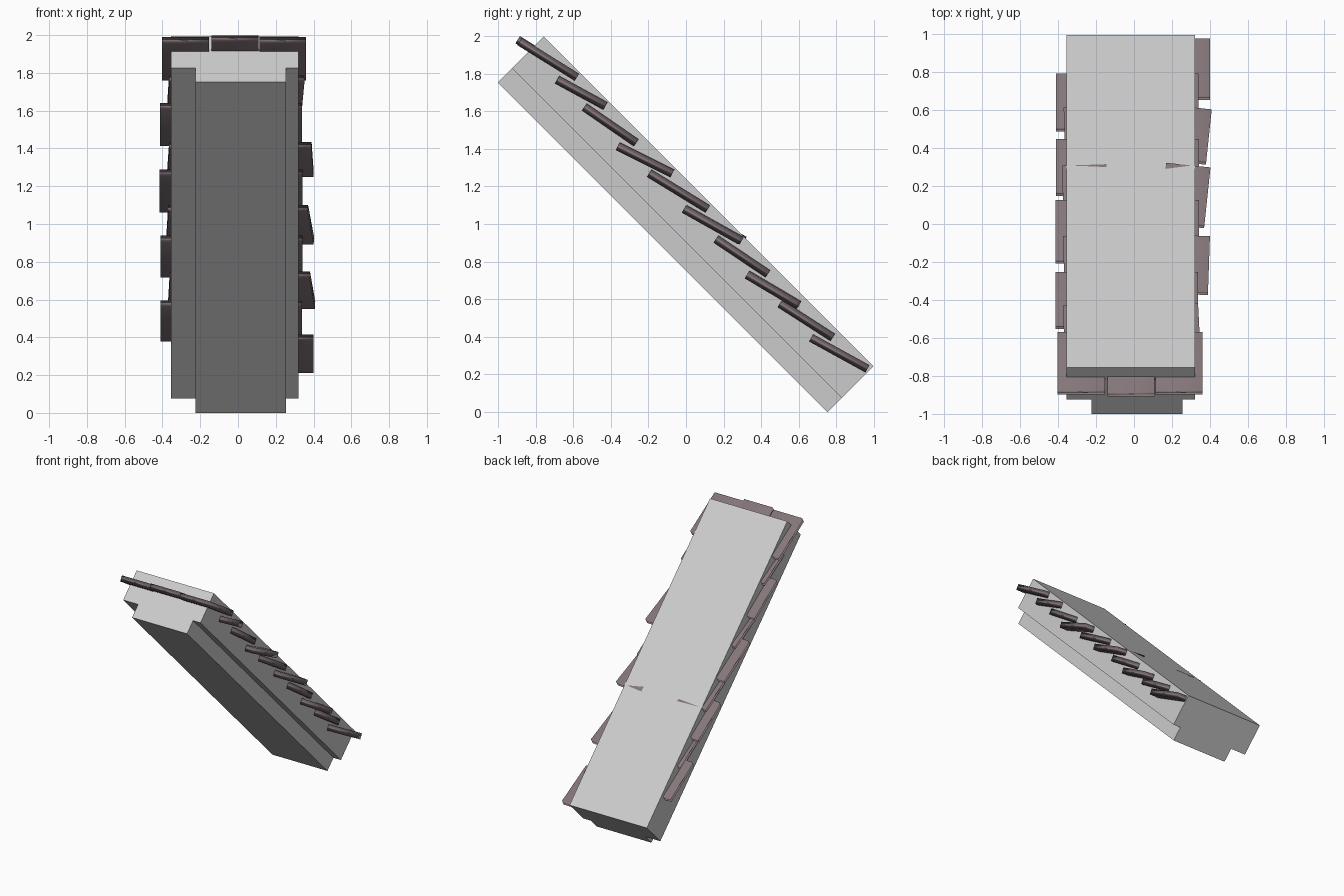
import bpy, bmesh
from math import radians, atan2, hypot, sqrt
from mathutils import Vector

if "Cube" in bpy.data.objects:
    bpy.data.objects.remove(bpy.data.objects["Cube"])

R = sqrt(0.5)
LENGTH, STEP, THICK = 2.478, 0.106, 0.345
along = Vector((0, R, -R))
normal = Vector((0, R, R))
origin = Vector((0, 0.752, 0)) - along * LENGTH

# Sloped beam: stepped cross-section extruded down a 45 degree slope
section = [(-0.225, 0), (0.255, 0), (0.255, STEP), (0.32, STEP),
           (0.32, THICK), (-0.355, THICK), (-0.355, STEP), (-0.225, STEP)]
bm = bmesh.new()
face = bm.faces.new([bm.verts.new(origin + Vector((x, 0, 0)) + normal * t)
                     for x, t in section])
ext = bmesh.ops.extrude_face_region(bm, geom=[face])
bmesh.ops.translate(bm, vec=along * LENGTH,
                    verts=[v for v in ext["geom"] if isinstance(v, bmesh.types.BMVert)])
bmesh.ops.recalc_face_normals(bm, faces=bm.faces)
mesh = bpy.data.meshes.new("sloped_beam")
bm.to_mesh(mesh)
bm.free()
bpy.context.collection.objects.link(bpy.data.objects.new("sloped_beam", mesh))

tile_mat = bpy.data.materials.new("tile_brown")
tile_mat.diffuse_color = (0.23, 0.18, 0.19, 1)
tile_mat.use_nodes = True
tile_mat.node_tree.nodes["Principled BSDF"].inputs["Base Color"].default_value = tile_mat.diffuse_color


def tile(name, x, start, end, width=0.235, yaw=0):
    """Thin slab between two (y, z) end points."""
    (y0, z0), (y1, z1) = start, end
    bpy.ops.mesh.primitive_cube_add(size=1, location=(x, (y0 + y1) / 2, (z0 + z1) / 2))
    ob = bpy.context.object
    ob.name = name
    ob.scale = (width, hypot(y1 - y0, z1 - z0), 0.045)
    ob.rotation_euler = (atan2(z1 - z0, y1 - y0), 0, radians(yaw))
    ob.data.materials.append(tile_mat)
    bpy.ops.object.shade_smooth()


# Ridge row: three tiles across the top end
for i, (x, dy) in enumerate([(-0.278, 0.01), (-0.015, 0), (0.237, 0.01)]):
    tile(f"ridge_tile_{i}", x, (-0.895 + dy, 1.98 - dy), (-0.59 + dy, 1.79 - dy), 0.248)

# Edge rows: start, end, outer x and yaw on the right, outer x on the left
rows = [
    ((-0.69, 1.767), (-0.435, 1.628), 0.345, 3, -0.37),
    ((-0.54, 1.622), (-0.265, 1.432), 0.338, 0, -0.413),
    ((-0.36, 1.413), (-0.07, 1.268), 0.395, -2, -0.37),
    ((-0.195, 1.27), (0.115, 1.08), 0.342, 0, -0.415),
    ((0.0, 1.08), (0.30, 0.912), 0.387, -6, -0.375),
    ((0.16, 0.92), (0.435, 0.735), 0.342, 0, -0.412),
    ((0.335, 0.73), (0.605, 0.57), 0.395, -6, -0.366),
    ((0.50, 0.577), (0.78, 0.397), 0.34, 0, -0.41),
    ((0.665, 0.395), (0.965, 0.23), 0.40, 0, None),
]
for i, (start, end, right, yaw, left) in enumerate(rows):
    tile(f"right_tile_{i}", right - 0.118, start, end, yaw=yaw)
    if left is not None:
        tile(f"left_tile_{i}", left + 0.118, start, end, yaw=2 if i % 2 == 0 else 0)
